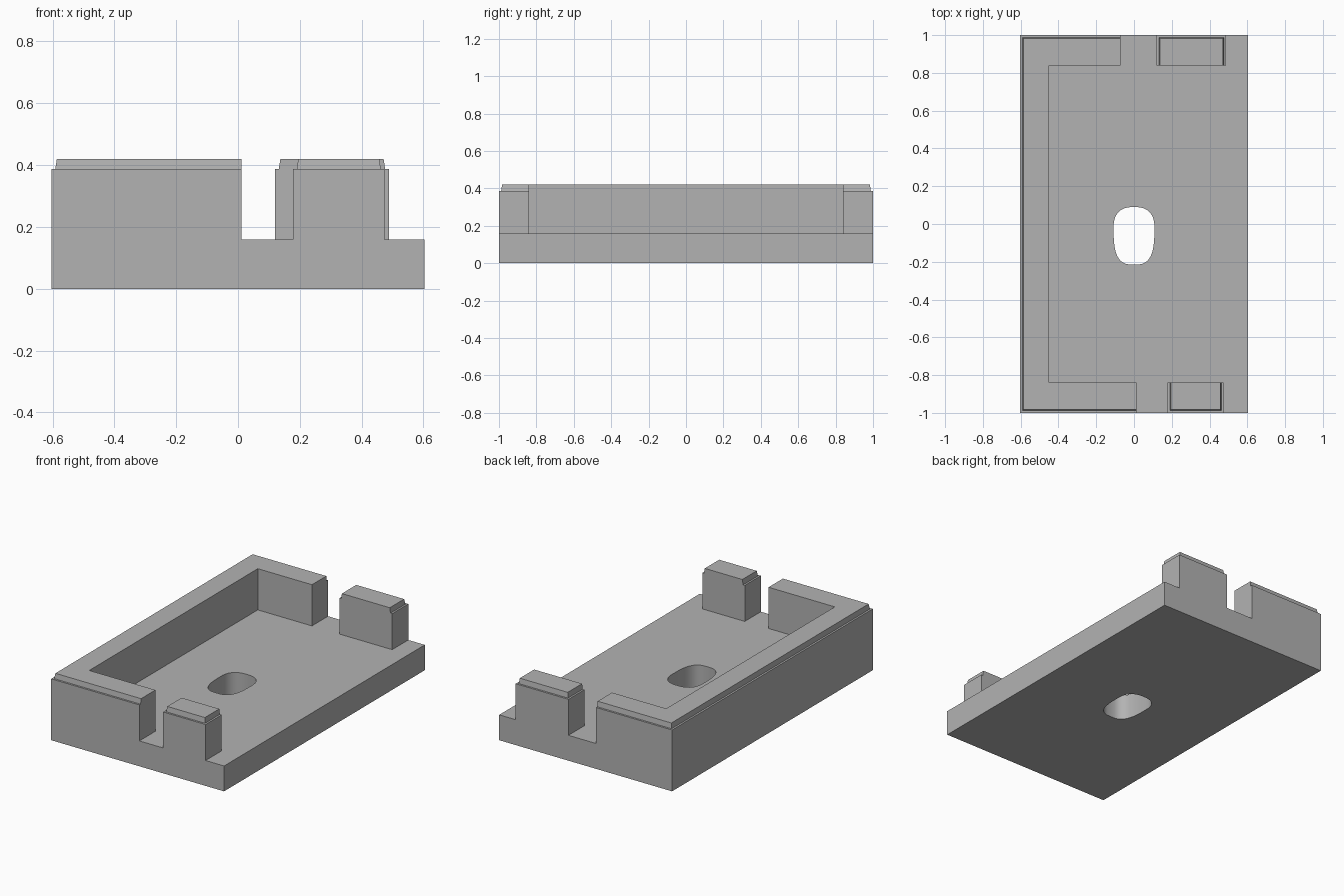
import bpy
import bmesh
import math

old = bpy.data.objects.get("Cube")
if old:
    bpy.data.objects.remove(old, do_unlink=True)

grey = bpy.data.materials.new("plain grey")
grey.use_nodes = True
colour = (0.45, 0.45, 0.45, 1)
grey.diffuse_color = colour
grey.node_tree.nodes["Principled BSDF"].inputs["Base Color"].default_value = colour

HALF_X, HALF_Y = 0.603, 1.0
FLOOR, SHOULDER, TOP = 0.16, 0.387, 0.42
INNER_X, INNER_Y = -0.45, 0.84


def prism(name, lower, upper, z0, z1):
    """Solid between two matching outlines given counter-clockwise."""
    bm = bmesh.new()
    a = [bm.verts.new((x, y, z0)) for x, y in lower]
    b = [bm.verts.new((x, y, z1)) for x, y in upper]
    bm.faces.new(a[::-1])
    bm.faces.new(b)
    n = len(a)
    for i in range(n):
        j = (i + 1) % n
        bm.faces.new((a[i], a[j], b[j], b[i]))
    bmesh.ops.recalc_face_normals(bm, faces=bm.faces)
    mesh = bpy.data.meshes.new(name)
    bm.to_mesh(mesh)
    bm.free()
    mesh.materials.append(grey)
    obj = bpy.data.objects.new(name, mesh)
    bpy.context.collection.objects.link(obj)
    return obj


def rect(x0, x1, y0, y1):
    return [(x0, y0), (x1, y0), (x1, y1), (x0, y1)]


def wall_outline(inset):
    """C-shaped wall; only its outer sides step inwards."""
    x, y = -HALF_X + inset, HALF_Y - inset
    front_end, back_end = 0.012, -0.072
    return [(x, -y), (front_end, -y), (front_end, -INNER_Y), (INNER_X, -INNER_Y),
            (INNER_X, INNER_Y), (back_end, INNER_Y), (back_end, y), (x, y)]


def post_outline(x0, x1, side, inset):
    """Post flush with the inner wall face, stepped on the other sides."""
    ys = sorted((side * INNER_Y, side * (HALF_Y - inset)))
    return rect(x0 + inset, x1 - inset, *ys)


def hole_outline(steps=48):
    """Rounded slot, blunter and longer towards the front."""
    points = []
    for i in range(steps):
        t = 2 * math.pi * i / steps
        c, s = math.cos(t), math.sin(t)
        length, power = (0.11, 2.5) if s > 0 else (0.195, 3)
        points.append((0.108 * math.copysign(abs(c) ** (2 / power), c),
                       -0.02 + length * math.copysign(abs(s) ** (2 / power), s)))
    return points


def combine(target, tool, operation):
    mod = target.modifiers.new(tool.name, 'BOOLEAN')
    mod.operation = operation
    mod.solver = 'EXACT'
    mod.object = tool
    bpy.context.view_layer.objects.active = target
    bpy.ops.object.modifier_apply(modifier=mod.name)
    bpy.data.objects.remove(tool, do_unlink=True)


# Floor slab
outline = rect(-HALF_X, HALF_X, -HALF_Y, HALF_Y)
tray = prism("tray", outline, outline, 0, FLOOR)

# Wall and corner posts, each with a slightly tapered lip
shapes = {
    "wall": wall_outline,
    "front_post": lambda inset: post_outline(0.178, 0.474, -1, inset),
    "back_post": lambda inset: post_outline(0.12, 0.488, 1, inset),
}
for name, shape in shapes.items():
    combine(tray, prism(name, shape(0), shape(0), FLOOR, SHOULDER), 'UNION')
    combine(tray, prism(name + "_lip", shape(0.012), shape(0.017), SHOULDER, TOP), 'UNION')

# Slot through the floor
slot = hole_outline()
combine(tray, prism("slot_cutter", slot, slot, -0.1, FLOOR + 0.1), 'DIFFERENCE')

bpy.ops.object.select_all(action='DESELECT')
tray.select_set(True)
bpy.context.view_layer.objects.active = tray
bpy.ops.object.shade_smooth_by_angle(angle=math.radians(30))
